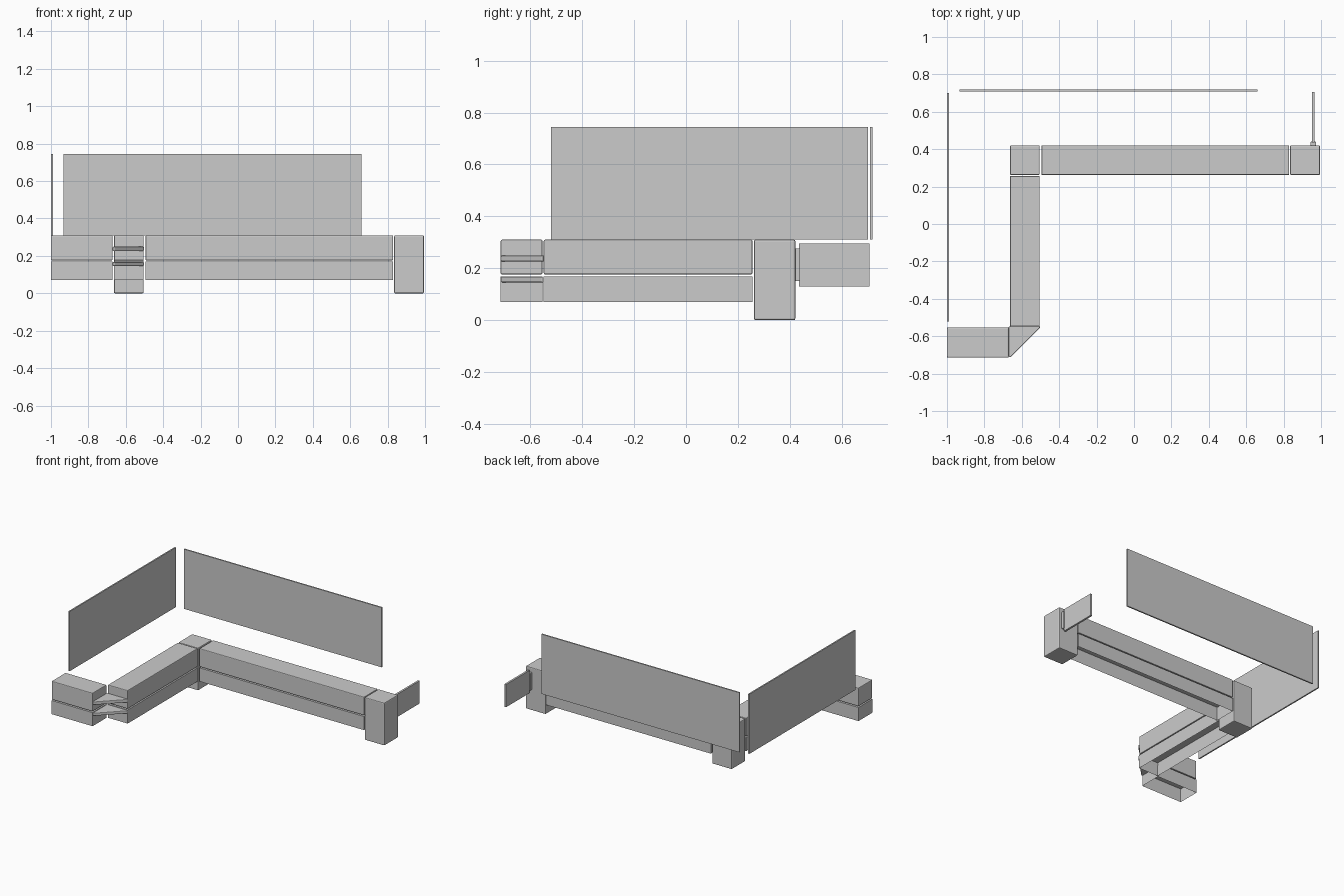
import bpy, bmesh

if "Cube" in bpy.data.objects:
    bpy.data.objects.remove(bpy.data.objects["Cube"])

def finish(name, bm, bevel=0.0):
    bmesh.ops.recalc_face_normals(bm, faces=bm.faces)
    me = bpy.data.meshes.new(name)
    bm.to_mesh(me)
    bm.free()
    ob = bpy.data.objects.new(name, me)
    bpy.context.collection.objects.link(ob)
    if bevel:
        m = ob.modifiers.new("edge_rounding", "BEVEL")
        m.width = bevel
        m.segments = 2
    return ob

def box(name, x, y, z, bevel=0.0, open_bottom=False):
    bm = bmesh.new()
    bmesh.ops.create_cube(bm, size=1)
    for v in bm.verts:
        for i, (a, b) in enumerate((x, y, z)):
            v.co[i] = a if v.co[i] < 0 else b
    if open_bottom:
        bm.normal_update()
        low = [f for f in bm.faces if f.normal.z < -0.5]
        bmesh.ops.delete(bm, geom=low, context="FACES_ONLY")
    return finish(name, bm, bevel)

def corner_shelf(name, z0, z1):
    bm = bmesh.new()
    plan = [(-0.67, -0.712), (-0.66, -0.712), (-0.503, -0.555),
            (-0.503, -0.547), (-0.67, -0.547)]
    face = bm.faces.new([bm.verts.new((x, y, z0)) for x, y in plan])
    out = bmesh.ops.extrude_face_region(bm, geom=[face])
    for v in out["geom"]:
        if isinstance(v, bmesh.types.BMVert):
            v.co.z = z1
    return finish(name, bm, 0.004)

# Cabinet runs: rounded upper drawer block above a shell open underneath
runs = {
    "back_run": ((-0.494, 0.830), (0.262, 0.421)),
    "side_run": ((-0.663, -0.504), (-0.548, 0.256)),
    "front_run": ((-1.0, -0.670), (-0.714, -0.553)),
}
for name, (x, y) in runs.items():
    box(name + "_upper", x, y, (0.176, 0.31), 0.005)
    box(name + "_lower", x, y, (0.07, 0.169), 0, True)

# Corner and end posts standing on the floor
box("corner_post", (-0.663, -0.504), (0.262, 0.421), (0, 0.31), 0.006)
box("end_post", (0.835, 0.994), (0.262, 0.421), (0, 0.31), 0.006)

# Open triangular shelves joining the side and front runs
corner_shelf("corner_shelf_upper", 0.226, 0.249)
corner_shelf("corner_shelf_lower", 0.146, 0.167)

# Thin upright panels behind the cabinets
box("back_panel", (-0.932, 0.659), (0.709, 0.719), (0.31, 0.744))
box("side_panel", (-1.0, -0.99), (-0.521, 0.701), (0.31, 0.744))

# Small flap with its mount on the end post
box("flap_mount", (0.944, 0.974), (0.42, 0.44), (0.15, 0.277), 0.003)
box("flap_panel", (0.952, 0.966), (0.436, 0.707), (0.13, 0.295))
